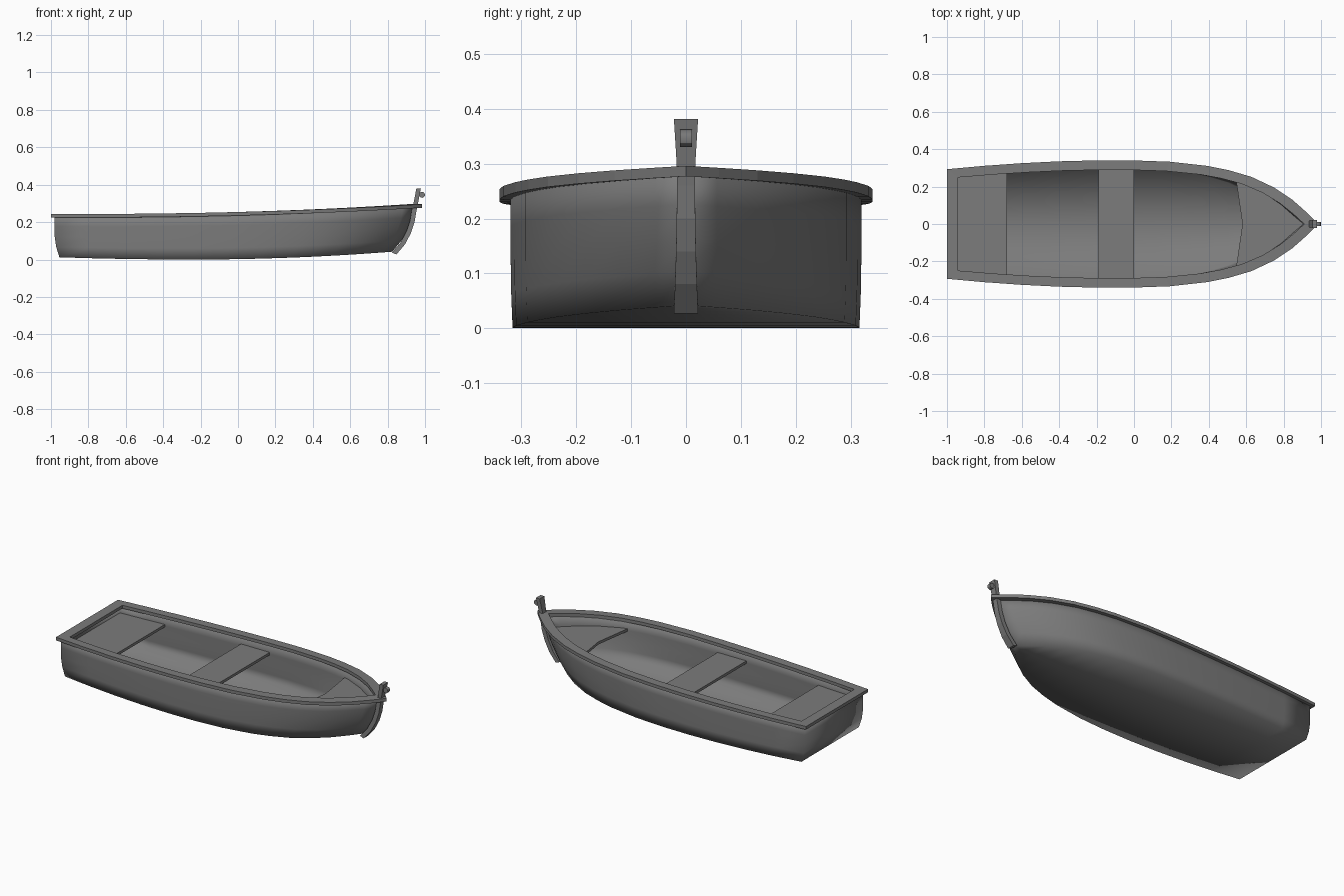
import bpy, bmesh

if "Cube" in bpy.data.objects:
    bpy.data.objects.remove(bpy.data.objects["Cube"], do_unlink=True)

grey = bpy.data.materials.new("weathered_grey")
grey.use_nodes = True
grey.diffuse_color = (0.2, 0.2, 0.2, 1)
grey.node_tree.nodes["Principled BSDF"].inputs["Base Color"].default_value = (0.2, 0.2, 0.2, 1)

# Plan shape: station along the length and half beam at that station
PLAN = [(0, .293), (.1, .311), (.2, .325), (.3, .335), (.4, .34), (.5, .34), (.6, .333),
        (.7, .311), (.76, .287), (.82, .252), (.88, .196), (.93, .13), (.97, .06), (1, 0)]
# Hull side levels: height fraction, stern x, bow x, beam factor
LEVELS = [(1, -.98, .94, .94), (.75, -.98, .93, .94), (.5, -.98, .91, .94),
          (.25, -.972, .875, .937), (0, -.955, .825, .93)]


def lerp(a, b, t):
    return a + (b - a) * t


def beam(t):
    for (t0, b0), (t1, b1) in zip(PLAN, PLAN[1:]):
        if t <= t1:
            return lerp(b0, b1, (t - t0) / (t1 - t0))
    return 0


def sheer(t):
    return .243 + .053 * max(t, 0) ** 2.3


def keel(t):
    return .012 * ((.4 - t) / .4) ** 2 if t < .4 else .042 * ((t - .4) / .6) ** 2


def finish(name, bm, smooth=False):
    bmesh.ops.remove_doubles(bm, verts=bm.verts, dist=.0005)
    bmesh.ops.recalc_face_normals(bm, faces=bm.faces)
    for f in bm.faces:
        f.smooth = smooth
    mesh = bpy.data.meshes.new(name)
    bm.to_mesh(mesh)
    bm.free()
    mesh.materials.append(grey)
    ob = bpy.data.objects.new(name, mesh)
    bpy.context.collection.objects.link(ob)
    return ob


def bridge(bm, rings, closed):
    """Join consecutive rows of vertices with quads."""
    for a, b in zip(rings, rings[1:]):
        n = len(a)
        for i in range(n if closed else n - 1):
            j = (i + 1) % n
            bm.faces.new((a[i], a[j], b[j], b[i]))


# Hull: lofted sections with a flat bottom and transom, given thickness
bm = bmesh.new()
sections = []
for t, b in PLAN:
    side = [(lerp(xs, xb, t), b * k, lerp(keel(t), sheer(t) - .009, f)) for f, xs, xb, k in LEVELS]
    x, _, z = side[-1]
    row = side + [(x, 0, z)] + [(x, -y, z) for x, y, z in reversed(side)]
    sections.append([bm.verts.new(p) for p in row])
bridge(bm, sections, False)
s = sections[0]
for k in range(3):
    bm.faces.new((s[k], s[k + 1], s[-2 - k], s[-1 - k]))
bm.faces.new(s[3:8])
bmesh.ops.remove_doubles(bm, verts=bm.verts, dist=.0005)
bmesh.ops.dissolve_degenerate(bm, edges=bm.edges, dist=.0005)
hull = finish("hull", bm, True)
solid = hull.modifiers.new("planking", "SOLIDIFY")
solid.thickness = .02
solid.offset = -1

# Gunwale: flat rail around the rim, closed across the stern
bm = bmesh.new()


def rail_loop(x0, x1, k, drop):
    half = [(lerp(x0, x1, t), b * k, sheer(t) - drop) for t, b in PLAN]
    loop = half + [(x, -y, z) for x, y, z in reversed(half[:-1])]
    return [bm.verts.new(p) for p in loop]


loops = [rail_loop(*a) for a in ((-1, .985, 1, 0), (-1, .985, 1, .019),
                                 (-.94, .91, .85, .019), (-.94, .91, .85, 0))]
bridge(bm, loops + loops[:1], True)
finish("gunwale", bm)


# Seats: flat boards that follow the inside of the hull
def seat(name, xs, top, thick, nose=None):
    half = []
    for x in xs:
        t = (x + .975) / 1.905
        half.append((x, max(beam(t) * .935 - .008, 0)))
    outline = half + [(x, -y) for x, y in reversed(half)]
    if nose:
        outline.append((nose, 0))
    bm = bmesh.new()
    face = bm.faces.new([bm.verts.new((x, y, top - thick)) for x, y in outline])
    up = bmesh.ops.extrude_face_region(bm, geom=[face])["geom"]
    bmesh.ops.translate(bm, vec=(0, 0, thick),
                        verts=[v for v in up if isinstance(v, bmesh.types.BMVert)])
    finish(name, bm)


seat("stern_seat", (-.97, -.83, -.68), .186, .016)
seat("middle_seat", (-.19, -.1, 0), .193, .016)
seat("bow_seat", (.545, .61, .68, .75, .82, .88, .91), .216, .016, .58)

# Stem post: tapered bar up the bow, standing above the rail
STEM = [(.835, .032, .022), (.88, .085, .02), (.912, .145, .018), (.932, .205, .017),
        (.942, .265, .016), (.95, .3, .017), (.966, .381, .022)]
bm = bmesh.new()
rings = [[bm.verts.new((x + dx, y * w, z - dx * .4 * (z < .3)))
          for dx, y in ((.012, -1), (.012, 1), (-.012, 1), (-.012, -1))] for x, z, w in STEM]
bridge(bm, rings, True)
bm.faces.new(rings[0])
bm.faces.new(rings[-1])
finish("stem_post", bm)

# Mooring roller on the front of the post
bpy.ops.mesh.primitive_cylinder_add(vertices=12, radius=.016, depth=.022,
                                    location=(.984, 0, .346), rotation=(1.5708, 0, 0))
roller = bpy.context.object
roller.name = "mooring_roller"
roller.data.materials.append(grey)
bpy.ops.object.shade_smooth_by_angle()
